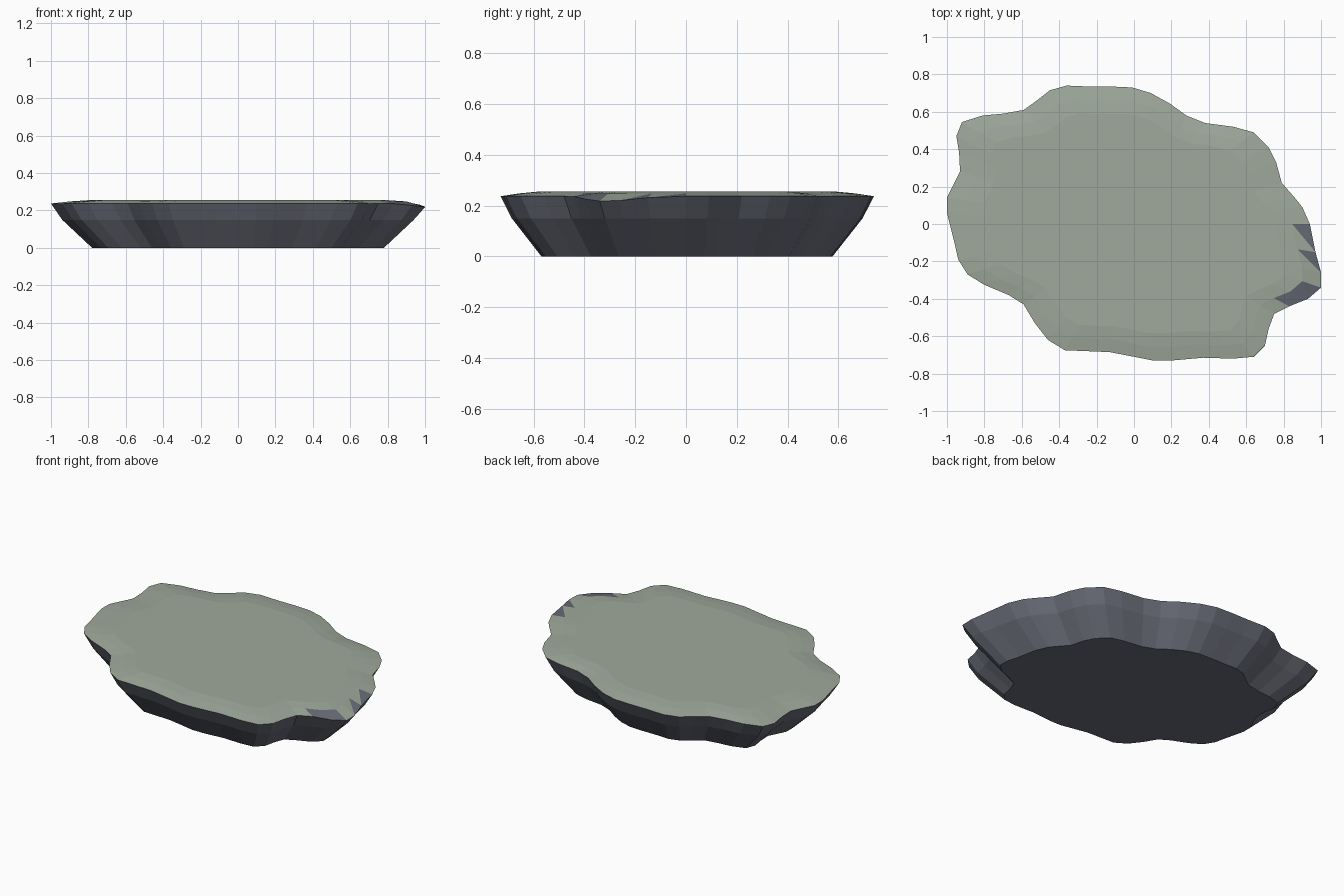
import bpy, bmesh

if "Cube" in bpy.data.objects:
    bpy.data.objects.remove(bpy.data.objects["Cube"])

# Rim outline seen from above, counter-clockwise
RIM = [(.94, 0), (.90, .09), (.86, .14), (.79, .22), (.76, .33), (.72, .41), (.64, .49), (.53, .52),
       (.38, .54), (.28, .58), (.19, .645), (.09, .70), (-.01, .73), (-.12, .735), (-.24, .735),
       (-.36, .74), (-.45, .715), (-.52, .66), (-.59, .61), (-.70, .59), (-.81, .58), (-.92, .545),
       (-.95, .47), (-.935, .38), (-.93, .28), (-.965, .21), (-1, .14), (-1, .06), (-.98, -.02),
       (-.96, -.10), (-.94, -.19), (-.89, -.27), (-.80, -.325), (-.67, -.38), (-.59, -.43),
       (-.53, -.53), (-.46, -.62), (-.37, -.675), (-.25, -.68), (-.13, -.685), (0, -.71), (.10, -.73),
       (.20, -.73), (.37, -.715), (.53, -.72), (.64, -.71), (.70, -.65), (.72, -.56), (.75, -.48),
       (.83, -.44), (.93, -.40), (1, -.34), (1, -.26), (.97, -.15)]
N = len(RIM)
CHIPPED = {49, 50, 52, 53}          # rim segments where bare rock shows


def material(name, color):
    m = bpy.data.materials.new(name)
    m.diffuse_color = (*color, 1)
    m.use_nodes = True
    m.node_tree.nodes["Principled BSDF"].inputs["Base Color"].default_value = m.diffuse_color
    return m


def rim_z(p):
    # rim dips at the chipped corner
    d = ((p[0] - 1) ** 2 + (p[1] + .31) ** 2) ** .5
    return .237 - .022 * max(0, 1 - d / .22)


def ring(bm, scale, z=None):
    return [bm.verts.new((x * scale, y * scale, rim_z((x, y)) if z is None else z)) for x, y in RIM]


def bridge(bm, a, b):
    return [bm.faces.new((a[i], a[(i + 1) % N], b[(i + 1) % N], b[i])) for i in range(N)]


def finish(bm, name, mats):
    me = bpy.data.meshes.new(name)
    bm.to_mesh(me)
    bm.free()
    for m in mats:
        me.materials.append(m)
    ob = bpy.data.objects.new(name, me)
    bpy.context.collection.objects.link(ob)


grass = material("grass", (.35, .40, .335))
rock = material("rock", (.14, .15, .185))

# Rock body: flat underside and flared sides
bm = bmesh.new()
foot, belly, edge = ring(bm, .78, 0), ring(bm, .94, .15), ring(bm, 1)
bm.faces.new(foot[::-1])
bridge(bm, foot, belly)
bridge(bm, belly, edge)
finish(bm, "rock_body", [rock])

# Grass top: flat plateau with a sloping border, chipped at one corner
bm = bmesh.new()
edge, lip, plateau = ring(bm, 1), ring(bm, .9, .248), ring(bm, .8, .255)
for i, f in enumerate(bridge(bm, edge, lip)):
    if i in CHIPPED:
        near, far = (edge[i], edge[(i + 1) % N]), (lip[i], lip[(i + 1) % N])
        bm.faces.remove(f)
        bare = bm.faces.new((near[0], near[1], far[1]))
        bare.material_index = 1
        bm.faces.new((near[0], far[1], far[0])).material_index = 1 if i < 51 else 0
bridge(bm, lip, plateau)
bm.faces.new(plateau)
finish(bm, "grass_top", [grass, rock])
